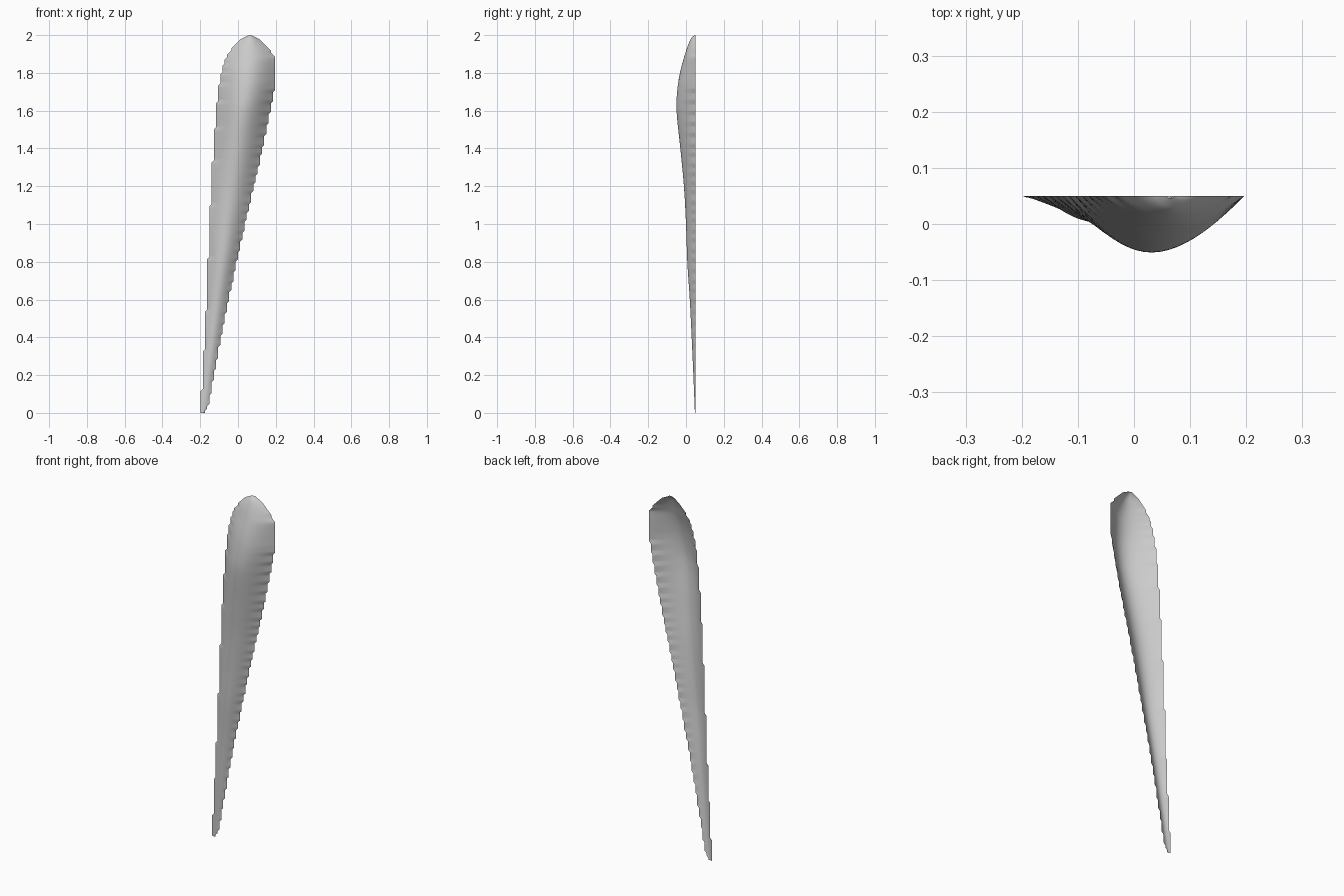
import bpy, bmesh, math

cube = bpy.data.objects.get("Cube")
if cube:
    bpy.data.objects.remove(cube, do_unlink=True)

# Outline and bulge profiles as (height, value)
LEFT_EDGE = [(0, -.198), (.2, -.188), (.6, -.166), (1, -.15), (1.4, -.13),
             (1.6, -.115), (1.75, -.098), (1.85, -.073), (1.93, -.033),
             (1.98, .02), (2, .055)]
RIGHT_EDGE = [(0, -.178), (.03, -.16), (.2, -.128), (.6, -.05), (1, .037),
              (1.4, .13), (1.6, .17), (1.74, .196), (1.87, .197),
              (1.92, .17), (1.96, .135), (1.99, .095), (2, .075)]
BULGE = [(0, .003), (.2, .011), (.4, .02), (.6, .03), (.8, .043), (1, .05),
         (1.2, .061), (1.4, .08), (1.6, .1), (1.7, .097), (1.8, .082),
         (1.9, .055), (1.96, .034), (1.99, .018), (2, .004)]

ROWS, COLS = 172, 24
BACK_Y = .05
STEP = .395 / 34


def sample(profile, z):
    """Smooth curve through the profile points."""
    n = len(profile)

    def slope(i):
        a, b = profile[max(i - 1, 0)], profile[min(i + 1, n - 1)]
        return (b[1] - a[1]) / (b[0] - a[0])

    i = next((k for k in range(n - 1) if z <= profile[k + 1][0]), n - 2)
    (z0, v0), (z1, v1) = profile[i], profile[i + 1]
    h = z1 - z0
    t = min((z - z0) / h, 1)
    return ((1 + 2 * t) * (1 - t) ** 2 * v0 + t * (1 - t) ** 2 * h * slope(i)
            + t * t * (3 - 2 * t) * v1 + t * t * (t - 1) * h * slope(i + 1))


def notch(x):
    """Snap a rim position to the fine serrated steps."""
    return round((x + .198) / STEP) * STEP - .198


# Open curved shell, lofted row by row, with a serrated rim
bm = bmesh.new()
grid = []
for r in range(ROWS + 1):
    z = 2 * r / ROWS
    left, right = sample(LEFT_EDGE, z), min(sample(RIGHT_EDGE, z), .197)
    depth = sample(BULGE, z)
    rim_left = notch(left)
    rim_right = max(notch(right), rim_left + STEP)
    row = []
    for c in range(COLS + 1):
        t = c / COLS
        smooth_x = left + (right - left) * t
        rim_x = rim_left + (rim_right - rim_left) * t
        x = smooth_x + (rim_x - smooth_x) * abs(2 * t - 1) ** 4
        row.append(bm.verts.new((x, BACK_Y - depth * math.sin(math.pi * t), z)))
    grid.append(row)
for low, high in zip(grid, grid[1:]):
    for c in range(COLS):
        bm.faces.new((low[c], low[c + 1], high[c + 1], high[c]))

mesh = bpy.data.meshes.new("curved_shell")
bm.to_mesh(mesh)
bm.free()
shell = bpy.data.objects.new("curved_shell", mesh)
bpy.context.collection.objects.link(shell)
for poly in mesh.polygons:
    poly.use_smooth = True
